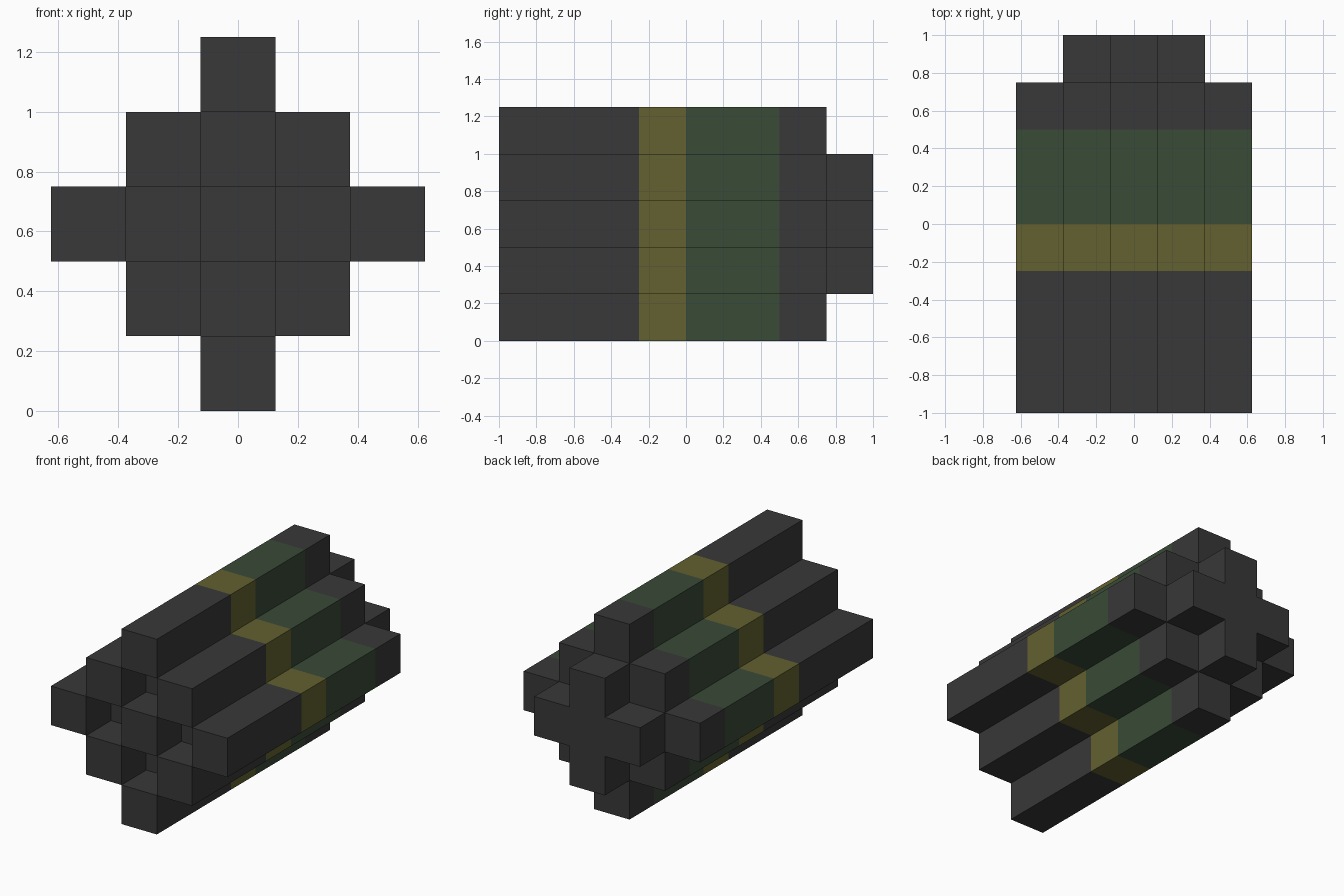
import bpy, bmesh, math
from mathutils import Vector

if "Cube" in bpy.data.objects:
    bpy.data.objects.remove(bpy.data.objects["Cube"])

CELL = 0.25


def material(name, rgb):
    m = bpy.data.materials.new(name)
    m.diffuse_color = (*rgb, 1.0)
    m.use_nodes = True
    m.node_tree.nodes["Principled BSDF"].inputs["Base Color"].default_value = m.diffuse_color
    return m


dark_grey = material("dark grey", (0.040, 0.040, 0.040))
olive = material("olive yellow", (0.125, 0.119, 0.029))
green = material("dark green", (0.041, 0.069, 0.038))


def filled(i, k, j):
    """Block layout: stepped diamond bundle, checkered front, plus-shaped rear."""
    d = abs(i) + abs(j)
    if k == 0:
        return d <= 2 and d % 2 == 0
    if k == 7:
        return d <= 1
    return 1 <= k <= 6 and d <= 2


def build_part(name, slices, mat):
    """Outer skin of the blocks in the given slices along y."""
    bm = bmesh.new()
    for k in slices:
        for i in range(-2, 3):
            for j in range(-2, 3):
                if not filled(i, k, j):
                    continue
                centre = Vector((i * CELL, -1 + (k + 0.5) * CELL, (j + 2.5) * CELL))
                for axis in range(3):
                    for sign in (-1, 1):
                        n = Vector((0, 0, 0))
                        n[axis] = sign
                        if filled(i + int(n.x), k + int(n.y), j + int(n.z)):
                            continue
                        u = Vector((0, 0, 0))
                        u[(axis + 1) % 3] = 1
                        v = n.cross(u)
                        corners = [n + u + v, n - u + v, n - u - v, n + u - v]
                        bm.faces.new([bm.verts.new(centre + c * CELL / 2)
                                      for c in corners])
    bmesh.ops.remove_doubles(bm, verts=bm.verts, dist=1e-4)
    # merge flat runs of blocks into long clean faces
    bmesh.ops.dissolve_limit(bm, angle_limit=math.radians(1),
                             verts=bm.verts, edges=bm.edges)
    me = bpy.data.meshes.new(name)
    bm.to_mesh(me)
    bm.free()
    me.materials.append(mat)
    bpy.context.collection.objects.link(bpy.data.objects.new(name, me))


build_part("front_body", range(0, 3), dark_grey)
build_part("olive_band", range(3, 4), olive)
build_part("green_band", range(4, 6), green)
build_part("rear_body", range(6, 8), dark_grey)
